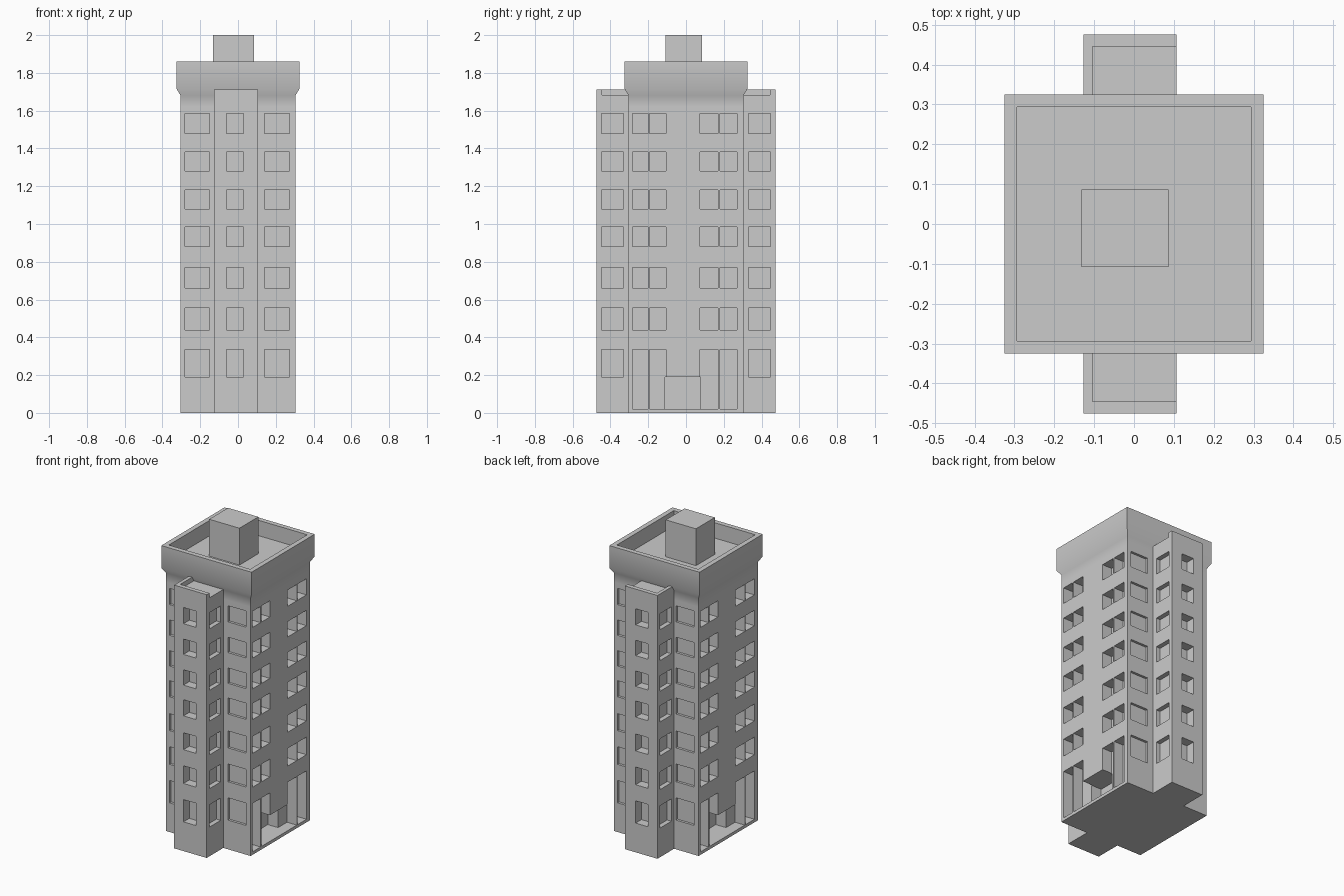
import bpy, bmesh
from math import radians
from mathutils import Vector

if "Cube" in bpy.data.objects:
    bpy.data.objects.remove(bpy.data.objects["Cube"])

ROWS = [(0.19, 0.335), (0.44, 0.555), (0.66, 0.77), (0.88, 0.985),
        (1.08, 1.18), (1.28, 1.38), (1.48, 1.585)]
WALL = 0.304      # half width of the tower
BAY = 0.475       # outer face of the stair bays
BX0, BX1 = -0.127, 0.107


def boxes(name, specs):
    """One object made of boxes given as (x0, x1, y0, y1, z0, z1)."""
    bm = bmesh.new()
    for x0, x1, y0, y1, z0, z1 in specs:
        x0, x1 = sorted((x0, x1))
        y0, y1 = sorted((y0, y1))
        for v in bmesh.ops.create_cube(bm, size=1)["verts"]:
            v.co = Vector((x1 if v.co.x > 0 else x0,
                           y1 if v.co.y > 0 else y0,
                           z1 if v.co.z > 0 else z0))
    me = bpy.data.meshes.new(name)
    bm.to_mesh(me)
    bm.free()
    ob = bpy.data.objects.new(name, me)
    bpy.context.collection.objects.link(ob)
    return ob


def cut(ob, specs):
    cutter = boxes("cutter", specs)
    cutter.hide_render = True
    mod = ob.modifiers.new("cut", 'BOOLEAN')
    mod.operation = 'DIFFERENCE'
    mod.solver = 'EXACT'
    mod.object = cutter
    bpy.context.view_layer.objects.active = ob
    bpy.ops.object.modifier_apply(modifier=mod.name)
    bpy.data.objects.remove(cutter)


# Tower body, with windows repeated by half-turn symmetry
body = boxes("tower_body", [(-WALL, WALL, -WALL, WALL, 0, 1.62)])
windows, lobby = [], []
for s in (1, -1):
    for i, (z0, z1) in enumerate(ROWS):
        # shallow windows either side of the bay
        for a, b in ((-0.28, -0.15), (0.14, 0.272)):
            windows.append((s * a, s * b, -s * 0.4, -s * (WALL - 0.016), z0, z1))
        # deep paired openings on the sides, ground pair reaching the floor
        for a, b in ((-0.284, -0.202), (-0.194, -0.106), (0.074, 0.17), (0.18, 0.27)):
            windows.append((s * 0.4, s * (WALL - 0.07), s * a, s * b,
                            0.02 if i == 0 else z0, z1))
    # wide ground-level entrance between the pairs
    lobby.append((s * 0.4, s * 0.16, -s * 0.11, s * 0.078, 0.02, 0.19))
cut(body, windows)
cut(body, lobby)

# Projecting bays, front and back, with roof tray open on one side
for s, label in ((-1, "front_bay"), (1, "back_bay")):
    bay = boxes(label, [(BX0, BX1, s * 0.30, s * BAY, 0, 1.713)])
    holes = [(BX0 + 0.023, BX1 + 0.1, s * 0.2, s * 0.446, 1.682, 1.8)]
    for z0, z1 in ROWS:
        holes.append((-0.06, 0.03, s * 0.6, s * (BAY - 0.06), z0, z1))
        holes.append((BX1 - 0.03, BX1 + 0.1, s * 0.332, s * 0.447, z0, z1))
        holes.append((BX0 - 0.1, BX0 + 0.03, s * 0.332, s * 0.447, z0, z1))
    cut(bay, holes)

# Flared crown, parapet and sunken roof as stacked square rings
bm = bmesh.new()
prev = None
for r, z in ((WALL, 1.62), (WALL, 1.68), (0.325, 1.715), (0.325, 1.86),
             (0.293, 1.86), (0.293, 1.76)):
    ring = [bm.verts.new((x * r, y * r, z)) for x, y in ((-1, -1), (1, -1), (1, 1), (-1, 1))]
    if prev:
        for i in range(4):
            j = (i + 1) % 4
            bm.faces.new((prev[i], prev[j], ring[j], ring[i]))
    prev = ring
bm.faces.new(prev)
me = bpy.data.meshes.new("roof_crown")
bm.to_mesh(me)
bm.free()
crown = bpy.data.objects.new("roof_crown", me)
bpy.context.collection.objects.link(crown)
bpy.ops.object.select_all(action='DESELECT')
crown.select_set(True)
bpy.context.view_layer.objects.active = crown
bpy.ops.object.shade_smooth_by_angle(angle=radians(35))

# Rooftop plant room
boxes("roof_plant_room", [(-0.132, 0.086, -0.108, 0.086, 1.75, 2.0)])
